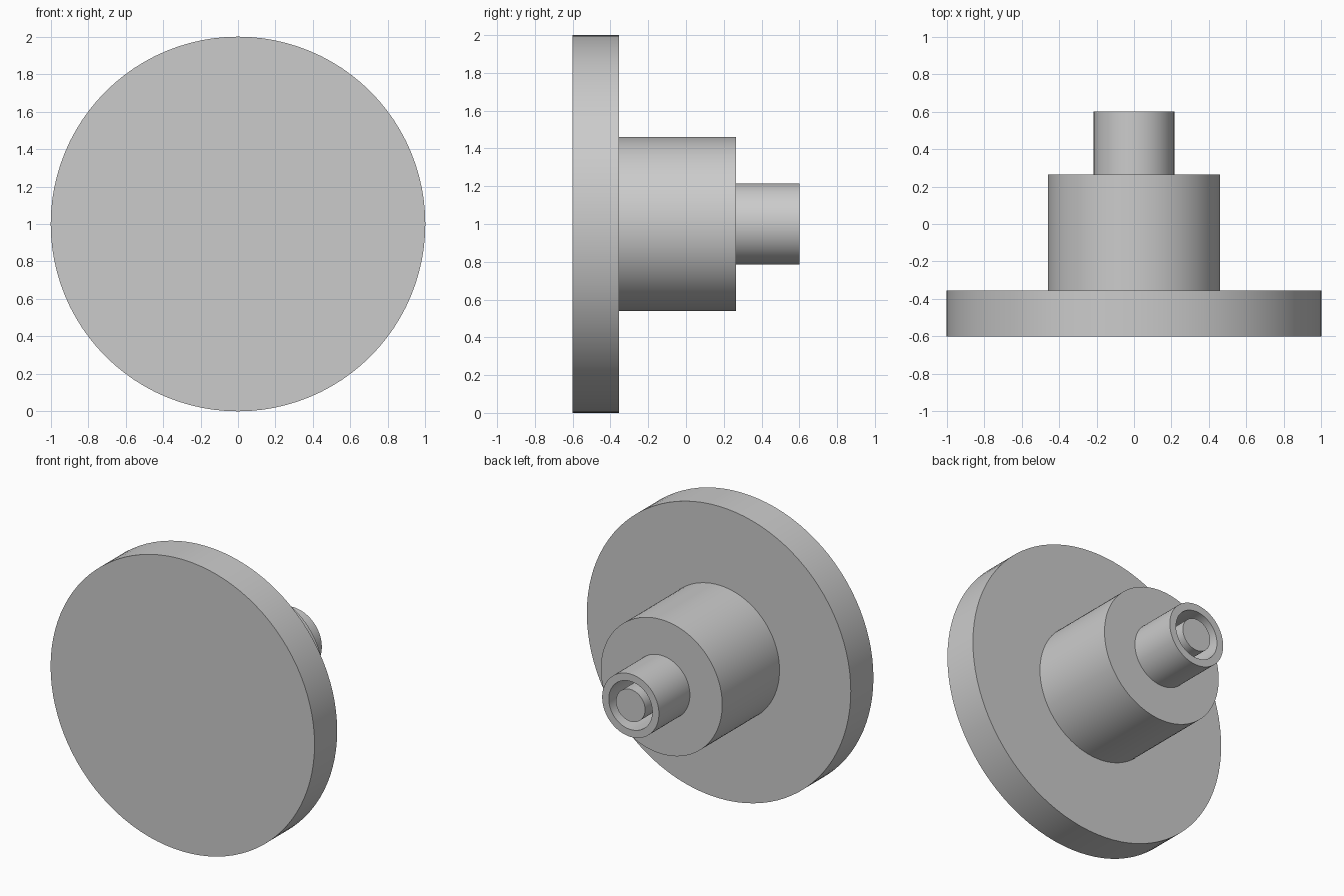
import bpy
import bmesh
from math import radians, tau
from mathutils import Vector

cube = bpy.data.objects.get("Cube")
if cube:
    bpy.data.objects.remove(cube, do_unlink=True)

SEGMENTS = 96
AXIS_HEIGHT = 1.0

grey = bpy.data.materials.new("plain_grey")
grey.use_nodes = True
colour = (0.6, 0.6, 0.6, 1.0)
grey.diffuse_color = colour
grey.node_tree.nodes["Principled BSDF"].inputs["Base Color"].default_value = colour


def turned_part(name, profile):
    """Turn a (radius, y) profile around the horizontal axis."""
    bm = bmesh.new()
    verts = [bm.verts.new((r, y, 0)) for r, y in profile]
    edges = [bm.edges.new(pair) for pair in zip(verts, verts[1:])]
    bmesh.ops.spin(bm, geom=verts + edges, cent=(0, 0, 0), axis=Vector((0, 1, 0)),
                   angle=tau, steps=SEGMENTS, use_duplicate=False)
    bmesh.ops.remove_doubles(bm, verts=bm.verts, dist=0.0001)
    bmesh.ops.recalc_face_normals(bm, faces=bm.faces)
    mesh = bpy.data.meshes.new(name)
    bm.to_mesh(mesh)
    bm.free()
    mesh.materials.append(grey)
    obj = bpy.data.objects.new(name, mesh)
    obj.location.z = AXIS_HEIGHT
    bpy.context.collection.objects.link(obj)
    bpy.ops.object.select_all(action='DESELECT')
    obj.select_set(True)
    bpy.context.view_layer.objects.active = obj
    bpy.ops.object.shade_smooth_by_angle(angle=radians(30))
    return obj


def disc(name, radius, y0, y1):
    return turned_part(name, [(0, y0), (radius, y0), (radius, y1), (0, y1)])


FRONT, FLANGE_BACK, HUB_BACK, TIP = -0.6, -0.355, 0.265, 0.6

# Wide front plate and the hub behind it
disc("front_flange", 1.0, FRONT, FLANGE_BACK)
disc("hub", 0.46, FLANGE_BACK, HUB_BACK)

# Hollow rear sleeve with a pin flush with its rim
OUTER, INNER = 0.215, 0.165
turned_part("rear_sleeve", [(INNER, HUB_BACK), (OUTER, HUB_BACK), (OUTER, TIP),
                            (INNER, TIP), (INNER, HUB_BACK)])
disc("centre_pin", 0.11, HUB_BACK, TIP)
